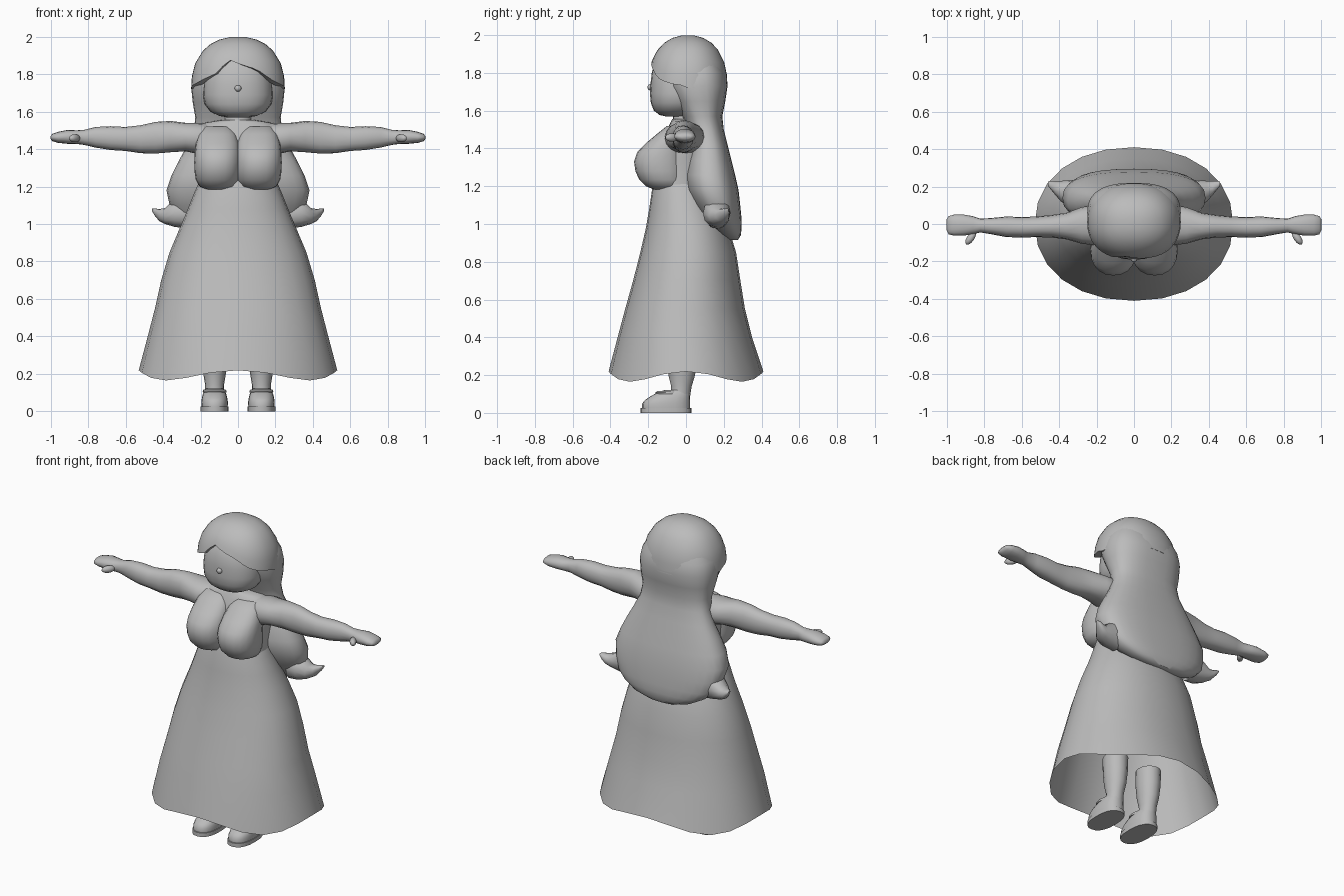
import bpy, bmesh, math
from mathutils import Vector

grey = bpy.data.materials.new("plain grey")
grey.diffuse_color = (0.5, 0.5, 0.5, 1)


def spow(v, e):
    return math.copysign(abs(v) ** e, v)


def finish(name, rows, caps=(True, True), angle=50):
    """Skin a list of point rings into a smooth object."""
    bm = bmesh.new()
    vs = [[bm.verts.new(p) for p in r] for r in rows]
    n = len(rows[0])
    for a, b in zip(vs, vs[1:]):
        for i in range(n):
            bm.faces.new((a[i], a[(i + 1) % n], b[(i + 1) % n], b[i]))
    if caps[0]:
        bm.faces.new(vs[0][::-1])
    if caps[1]:
        bm.faces.new(vs[-1])
    bmesh.ops.recalc_face_normals(bm, faces=bm.faces)
    me = bpy.data.meshes.new(name)
    bm.to_mesh(me)
    bm.free()
    me.materials.append(grey)
    ob = bpy.data.objects.new(name, me)
    bpy.context.collection.objects.link(ob)
    bpy.ops.object.select_all(action='DESELECT')
    ob.select_set(True)
    bpy.context.view_layer.objects.active = ob
    bpy.ops.object.shade_smooth_by_angle(angle=math.radians(angle))
    return ob


def ring(n, e):
    for i in range(n):
        t = 2 * math.pi * i / n
        yield t, spow(math.cos(t), 2 / e), spow(math.sin(t), 2 / e)


def upright(name, rings, cx=0, n=24, e=2.0, caps=(True, True), wave=None):
    """Rings are (z, half width, front y, back y); wave shifts the last ring."""
    rows = []
    for k, (z, w, y0, y1) in enumerate(rings):
        last = wave and k == len(rings) - 1
        rows.append([(cx + w * c, (y0 + y1) / 2 + (y1 - y0) / 2 * s,
                      z + (wave(t) if last else 0)) for t, c, s in ring(n, e)])
    return finish(name, rows, caps)


def sideways(name, rings, side, n=16):
    """Rings are (x, front y, back y, low z, high z)."""
    rows = [[(side * x, (y0 + y1) / 2 + (y1 - y0) / 2 * c,
              (z0 + z1) / 2 + (z1 - z0) / 2 * s) for t, c, s in ring(n, 2.2)]
            for x, y0, y1, z0, z1 in rings]
    return finish(name, rows)


def ball(name, loc, radii, rot=0):
    rows = []
    for k in range(1, 9):
        a = math.pi * k / 9
        row = []
        for t, c, s in ring(12, 2):
            x, y = radii[0] * c * math.sin(a), radii[1] * s * math.sin(a)
            row.append(Vector(loc) + Vector((x * math.cos(rot) - y * math.sin(rot),
                                             x * math.sin(rot) + y * math.cos(rot),
                                             radii[2] * math.cos(a))))
        rows.append(row)
    return finish(name, rows)


# Skirt: open bell with a wavy hem
upright("skirt", [(1.23, .205, -.165, .12), (1.18, .228, -.18, .14), (1.08, .268, -.195, .18),
                  (.98, .31, -.212, .225), (.85, .365, -.242, .265), (.7, .41, -.28, .288),
                  (.55, .443, -.322, .312), (.4, .482, -.362, .35), (.192, .53, -.41, .41)],
        n=24, e=2.15, caps=(False, False), wave=lambda t: .027 * math.cos(4 * t))

# Torso and neck
upright("torso", [(1.18, .215, -.17, .12), (1.25, .212, -.16, .12), (1.35, .22, -.14, .12),
                  (1.45, .23, -.12, .11), (1.51, .22, -.095, .09), (1.542, .17, -.08, .07),
                  (1.556, .08, -.072, .05)], e=2.3)
upright("neck", [(1.5, .085, -.082, .06), (1.55, .07, -.07, .05), (1.64, .07, -.07, .05)], n=16)

# Head and nose
upright("head", [(1.568, .05, -.1, 0), (1.577, .1, -.14, .04), (1.6, .148, -.17, .08),
                 (1.64, .178, -.186, .11), (1.69, .187, -.191, .13), (1.75, .183, -.187, .13),
                 (1.81, .172, -.18, .13), (1.88, .14, -.145, .12), (1.93, .08, -.09, .07)], e=2.3)
ball("nose", (0, -.188, 1.724), (.018, .016, .017))

# Hair cap: dome with a fringe parted off centre
FRINGE = [(-.26, 1.72), (-.18, 1.77), (-.1, 1.81), (-.06, 1.88), (.02, 1.85),
          (.1, 1.825), (.17, 1.77), (.26, 1.72)]


def fringe_z(x, front):
    if not front:
        return 1.72
    for (x0, z0), (x1, z1) in zip(FRINGE, FRINGE[1:]):
        if x <= x1:
            return z0 + (z1 - z0) * (x - x0) / (x1 - x0)
    return 1.72


def cap_point(c, s, z, inset=1.0):
    k = inset * max(0, 1 - (abs(z - 1.72) / .28) ** 2.4) ** .45
    return (.25 * k * c, .01 + .21 * k * s, z)


cap_rows = [[cap_point(c, s, z) for t, c, s in ring(40, 2.2)]
            for z in (1.998, 1.985, 1.96, 1.925)]
for f, inset in ((.33, 1), (.67, 1), (1, 1), (1, .82)):
    row = []
    for t, c, s in ring(40, 2.2):
        low = fringe_z(.235 * c, s < 0)
        row.append(cap_point(c, s, 1.925 + (low - 1.925) * f, inset))
    cap_rows.append(row)
finish("hair_cap", cap_rows, caps=(True, False))

# Long hair falling behind the shoulders
upright("hair_back", [(1.88, .19, -.06, .17), (1.8, .238, -.1, .208), (1.73, .25, -.1, .22),
                      (1.65, .242, -.06, .208), (1.57, .228, -.02, .192), (1.5, .235, .01, .2),
                      (1.42, .27, .02, .22), (1.34, .315, .005, .24), (1.26, .355, -.01, .26),
                      (1.18, .382, 0, .278), (1.1, .365, .04, .287), (1.03, .335, .085, .294),
                      (.98, .28, .12, .295), (.94, .2, .17, .29), (.915, .1, .21, .275)],
        n=28, e=2.5)

# Shoe outline shared by sole and upper
for side, tag in ((-1, "left"), (1, "right")):
    # Bust
    upright("bust_" + tag, [(1.183, .055, -.17, 0), (1.2, .095, -.212, 0), (1.235, .115, -.248, 0),
                            (1.28, .122, -.268, 0), (1.33, .124, -.275, 0), (1.38, .121, -.258, 0),
                            (1.43, .115, -.21, 0), (1.48, .1, -.15, 0), (1.52, .07, -.1, 0)],
            cx=side * .11, n=20, e=2.2)
    # Arm and mitten hand
    sideways("arm_" + tag, [(.14, -.095, .085, 1.38, 1.535), (.22, -.112, .1, 1.375, 1.54),
                            (.28, -.105, .09, 1.388, 1.54), (.36, -.082, .06, 1.383, 1.55),
                            (.44, -.072, .048, 1.376, 1.545), (.52, -.07, .04, 1.378, 1.527),
                            (.6, -.072, .037, 1.39, 1.518), (.68, -.07, .04, 1.395, 1.522),
                            (.76, -.055, .032, 1.408, 1.518), (.82, -.045, .028, 1.422, 1.503),
                            (.86, -.055, .042, 1.427, 1.5), (.91, -.062, .05, 1.428, 1.502),
                            (.96, -.062, .05, 1.433, 1.492), (.99, -.055, .042, 1.442, 1.482),
                            (1.0, -.035, .025, 1.453, 1.47)], side)
    ball("thumb_" + tag, (side * .872, -.075, 1.458), (.042, .02, .022), side * -.95)
    # Flicked hair end
    sideways("hair_flick_" + tag, [(.27, .1, .23, .975, 1.13), (.34, .09, .235, .985, 1.13),
                                   (.39, .12, .23, 1.0, 1.085), (.42, .155, .23, 1.015, 1.08),
                                   (.445, .185, .23, 1.045, 1.083), (.46, .205, .225, 1.07, 1.082)],
             side, n=12)
    # Leg, shoe and sole
    cx = side * .125
    upright("leg_" + tag, [(.38, .072, -.1, .06), (.28, .068, -.1, .058), (.2, .06, -.093, .048),
                           (.14, .05, -.078, .03), (.09, .052, -.085, .022), (.05, .055, -.09, .02)],
            cx=cx, n=16)
    upright("shoe_" + tag, [(.025, .07, -.232, .022), (.05, .071, -.232, .022),
                            (.07, .068, -.215, .022), (.09, .063, -.185, .022),
                            (.108, .055, -.15, .022), (.122, .046, -.11, .02)],
            cx=cx, n=20, e=2.4)
    upright("sole_" + tag, [(0, .074, -.24, .028), (.025, .074, -.24, .028)], cx=cx, n=20, e=2.4)
    # Shoe strap
    upright("strap_" + tag, [(.1, .062, -.16, -.03), (.108, .064, -.163, -.03),
                             (.116, .058, -.15, -.03)], cx=cx, n=16)
